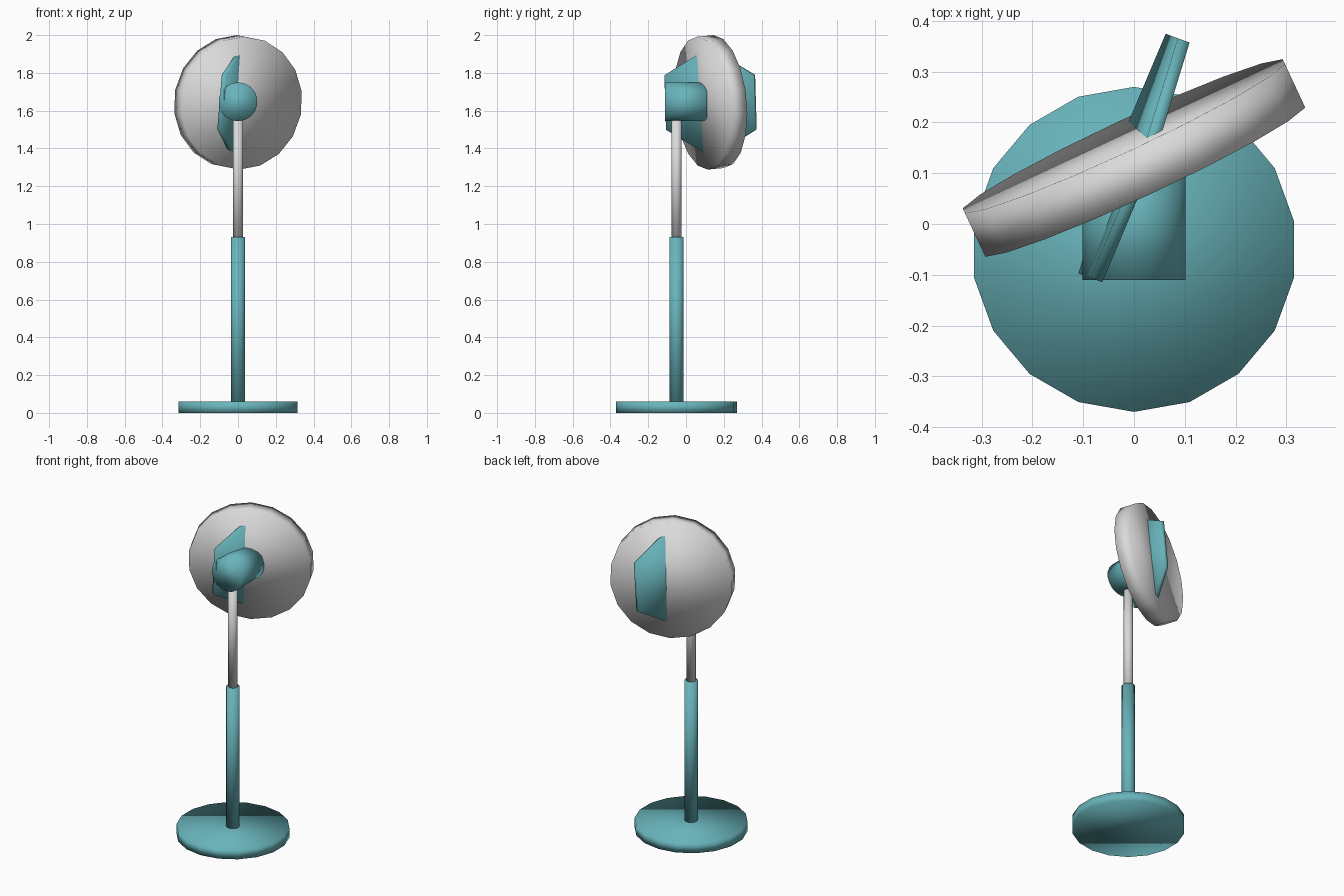
import bpy
from math import radians

if "Cube" in bpy.data.objects:
    bpy.data.objects.remove(bpy.data.objects["Cube"])


def make_material(name, rgb):
    mat = bpy.data.materials.new(name)
    mat.diffuse_color = (*rgb, 1)
    mat.use_nodes = True
    mat.node_tree.nodes["Principled BSDF"].inputs["Base Color"].default_value = mat.diffuse_color
    return mat


teal = make_material("teal", (0.14, 0.46, 0.50))
grey = make_material("light_grey", (0.70, 0.70, 0.70))


def cylinder(name, mat, radius, depth, location, rotation=(0, 0, 0), sides=18):
    """Smooth-shaded low-poly cylinder; rotation in degrees."""
    bpy.ops.mesh.primitive_cylinder_add(
        vertices=sides, radius=radius, depth=depth, location=location,
        rotation=[radians(a) for a in rotation])
    obj = bpy.context.object
    obj.name = name
    obj.data.materials.append(mat)
    bpy.ops.object.shade_smooth()
    return obj


def upright(name, mat, radius, z0, z1):
    """Part of the stand, on the stand's vertical axis."""
    return cylinder(name, mat, radius, z1 - z0, (0, STAND_Y, (z0 + z1) / 2))


STAND_Y = -0.05
HEAD = (0, 0.13, 1.644)   # centre of the fan head
TILT = 95                 # upright disc, leaning 5 degrees forward
YAW = 25                  # head turned sideways

# Stand
upright("base", teal, 0.32, 0.0, 0.06)
upright("lower_pole", teal, 0.038, 0.03, 0.93)
upright("upper_pole", grey, 0.027, 0.90, 1.60)

# Motor housing, pointing straight to the front
cylinder("motor_housing", teal, 0.103, 0.22, (0, 0, 1.647), (90, 0, 0))

# Turned head: round cage and the hexagonal blade plate crossing it at 45 degrees
cylinder("fan_cage", grey, 0.353, 0.095, HEAD, (TILT, 0, YAW))
cylinder("fan_blade", teal, 0.29, 0.025, HEAD, (TILT, 0, YAW + 45), sides=6)
